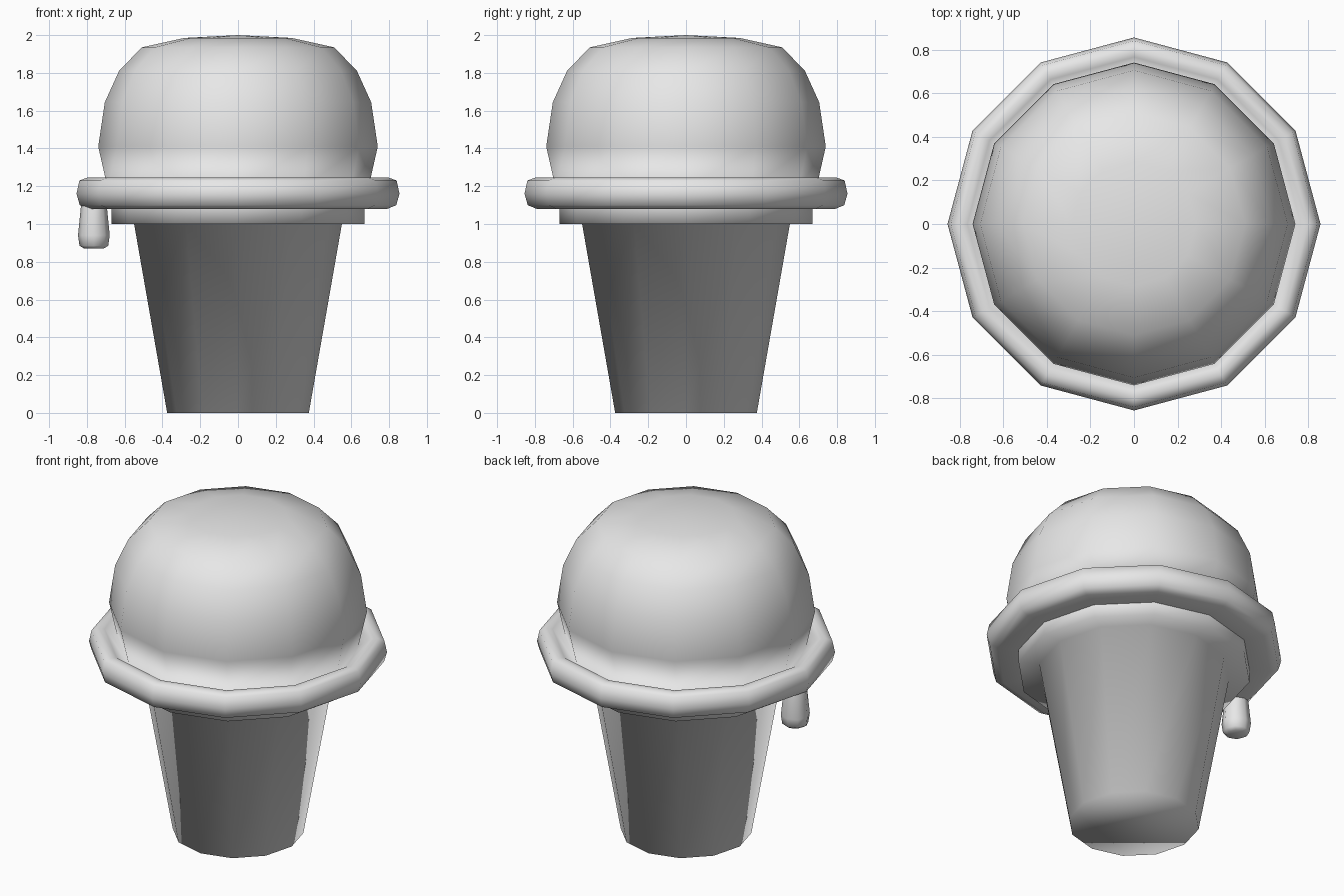
import bpy, bmesh
from math import cos, sin, pi

cube = bpy.data.objects.get("Cube")
if cube:
    bpy.data.objects.remove(cube, do_unlink=True)

grey = bpy.data.materials.new("light grey")
grey.use_nodes = True
colour = (0.8, 0.8, 0.8, 1)
grey.diffuse_color = colour
for node in grey.node_tree.nodes:
    if node.type == 'BSDF_PRINCIPLED':
        node.inputs["Base Color"].default_value = colour


def lathe(name, profile, sides, centre_x=0.0):
    """Turn (radius, height) points, listed bottom to top, around z."""
    bm = bmesh.new()
    rings = []
    for r, z in profile:
        count = sides if r > 0 else 1
        rings.append([bm.verts.new((r * cos(2 * pi * i / sides),
                                    r * sin(2 * pi * i / sides), z))
                      for i in range(count)])
    for low, high in zip(rings, rings[1:]):
        for i in range(sides):
            j = (i + 1) % sides
            if len(high) == 1:
                bm.faces.new((low[i], low[j], high[0]))
            else:
                bm.faces.new((low[i], low[j], high[j], high[i]))
    bm.faces.new(rings[0][::-1])
    mesh = bpy.data.meshes.new(name)
    bm.to_mesh(mesh)
    bm.free()
    mesh.materials.append(grey)
    mesh.shade_smooth()
    obj = bpy.data.objects.new(name, mesh)
    obj.location.x = centre_x
    bpy.context.collection.objects.link(obj)
    return obj


# Tapered wafer cup with a stepped collar, softly shaded all over
lathe("wafer_cup", [(0.375, 0), (0.55, 1), (0.67, 1), (0.67, 1.1)], 12)

# Scoop with its rolled brim; the brim dips into a groove before the dome
brim = [(0.66, 1.08), (0.79, 1.08), (0.838, 1.1), (0.855, 1.16),
        (0.84, 1.23), (0.80, 1.245), (0.765, 1.24)]
groove = [(0.69, 1.19)]
dome = [(0.74, 1.41), (0.705, 1.645), (0.63, 1.81), (0.51, 1.935),
        (0.285, 1.985), (0, 2)]
lathe("scoop", brim + groove + dome, 12)

# Drip hanging below the brim
lathe("drip", [(0.052, 0.87), (0.076, 0.885), (0.084, 0.94),
               (0.07, 1.08), (0.06, 1.16), (0, 1.17)], 8, -0.763)
